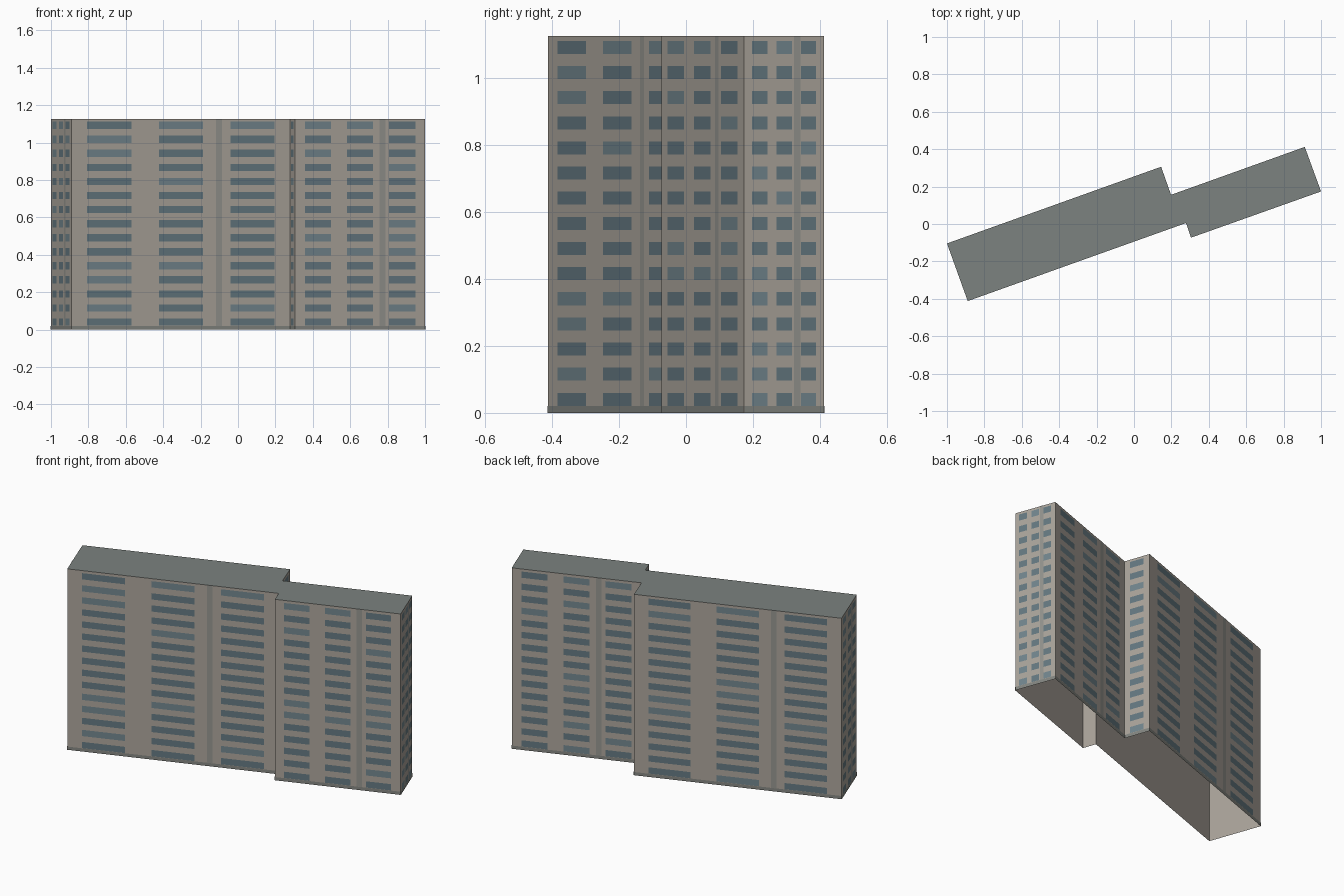
import bpy
import random
from mathutils import Vector

if "Cube" in bpy.data.objects:
    bpy.data.objects.remove(bpy.data.objects["Cube"])

random.seed(4)
H = 1.127           # building height
FLOORS = 15
STEP = H / FLOORS
INSET = 0.01        # margin at each end of a wall
OFFSET = 0.0015     # panels sit just proud of the wall

# Footprint, counter-clockwise: two offset slabs
PLAN = [Vector(p) for p in [
    (-0.889, -0.412), (0.278, 0.005), (0.305, -0.073), (1.0, 0.174),
    (0.913, 0.412), (0.198, 0.156), (0.145, 0.306), (-1.0, -0.104)]]
WALLS = list(zip(PLAN, PLAN[1:] + PLAN[:1]))


def material(name, rgb):
    m = bpy.data.materials.new(name)
    m.diffuse_color = (*rgb, 1.0)
    m.use_nodes = True
    m.node_tree.nodes["Principled BSDF"].inputs["Base Color"].default_value = m.diffuse_color
    return m


def make_object(name, verts, faces, mats, slots=None):
    me = bpy.data.meshes.new(name)
    me.from_pydata(verts, [], faces)
    for m in mats:
        me.materials.append(m)
    for poly, slot in zip(me.polygons, slots or []):
        poly.material_index = slot
    ob = bpy.data.objects.new(name, me)
    bpy.context.collection.objects.link(ob)
    return ob


def panel(a, b, s0, s1, z0, z1, off):
    """Rectangle on wall a-b, from distance s0 to s1 along it."""
    d = (b - a).normalized()
    n = Vector((d.y, -d.x)) * off
    p, q = a + d * s0 + n, a + d * s1 + n
    return [(p.x, p.y, z0), (q.x, q.y, z0), (q.x, q.y, z1), (p.x, p.y, z1)]


def make_panels(name, quads, mats, slots=None):
    verts = [v for q in quads for v in q]
    faces = [tuple(range(i * 4, i * 4 + 4)) for i in range(len(quads))]
    return make_object(name, verts, faces, mats, slots)


wall_mat = material("concrete", (0.41, 0.375, 0.33))
roof_mat = material("roof_grey", (0.20, 0.225, 0.215))
strip_mat = material("strip_grey", (0.30, 0.30, 0.275))
base_mat = material("base_grey", (0.23, 0.24, 0.22))
glass_mat = material("glass", (0.13, 0.19, 0.22))
light_glass_mat = material("light_glass", (0.17, 0.24, 0.27))

# Walls (open underneath) and flat roof
make_panels("walls", [panel(a, b, 0, (b - a).length, 0, H, 0) for a, b in WALLS], [wall_mat])
make_object("roof", [(p.x, p.y, H) for p in PLAN], [tuple(range(len(PLAN)))], [roof_mat])

windows, shades, strips, bases = [], [], [], []
for a, b in WALLS:
    length = (b - a).length
    usable = length - 2 * INSET
    columns = 3 if length > 0.2 else 1
    bay = usable / columns
    # Base band
    bases.append(panel(a, b, 0, length, 0, 0.02, OFFSET))
    # Vertical strip between second and third bays
    if columns == 3:
        mid, half = INSET + usable * 0.677, min(0.033, 0.08 * length) / 2
        strips.append(panel(a, b, mid - half, mid + half, 0.02, H, OFFSET * 0.6))
    # Window grid
    for c in range(columns):
        mid = INSET + bay * (c + 0.5)
        for f in range(FLOORS):
            z = 0.021 + f * STEP
            windows.append(panel(a, b, mid - bay * 0.31, mid + bay * 0.31, z, z + 0.039, OFFSET))
            shades.append(1 if random.random() < 0.2 else 0)

make_panels("windows", windows, [glass_mat, light_glass_mat], shades)
make_panels("vertical_strips", strips, [strip_mat])
make_panels("base_band", bases, [base_mat])
